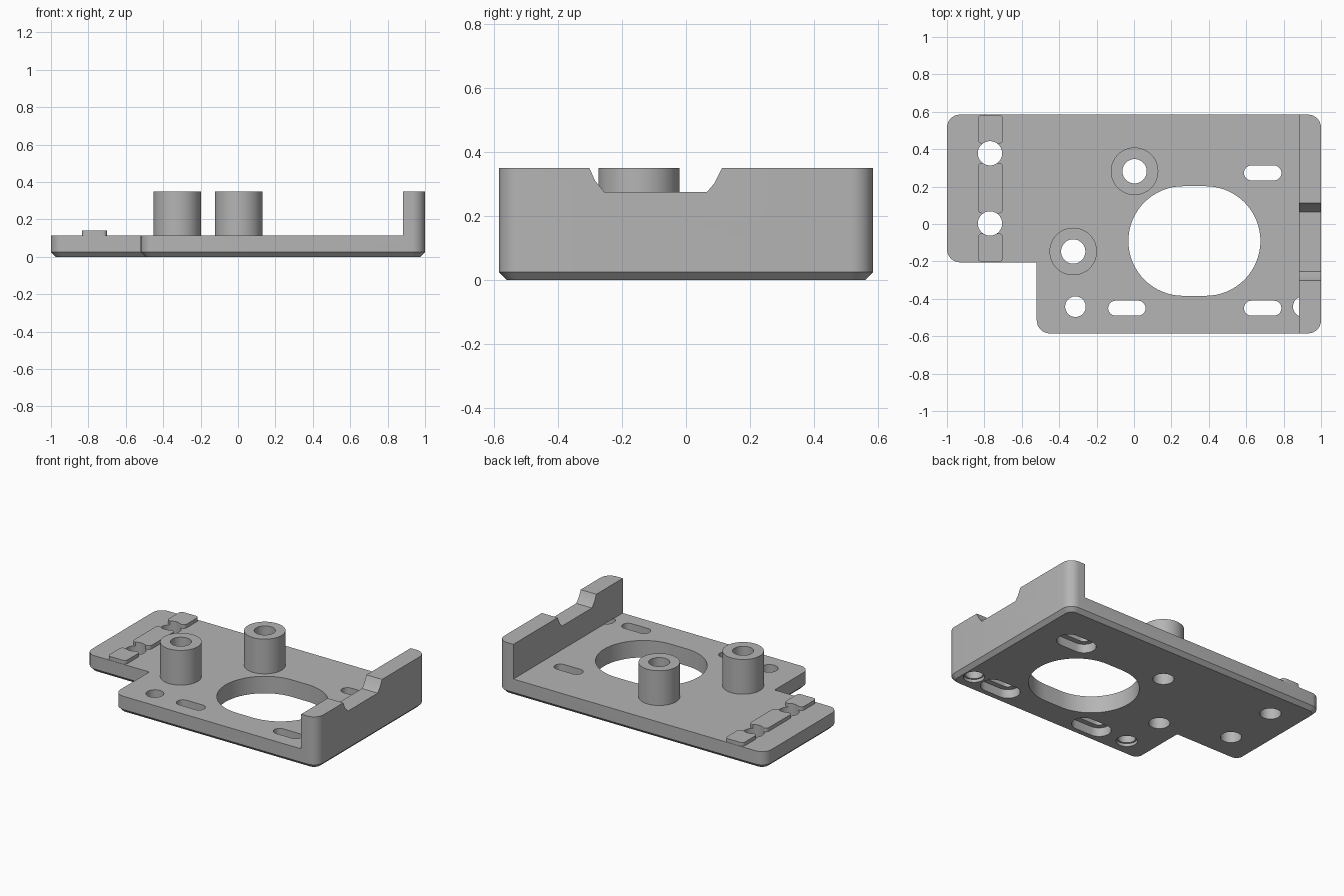
import bpy, bmesh, math
from mathutils import Vector

old = bpy.data.objects.get("Cube")
if old:
    bpy.data.objects.remove(old, do_unlink=True)

grey = bpy.data.materials.new("plain grey")
grey.use_nodes = True
grey.diffuse_color = (0.46, 0.46, 0.46, 1)
grey.node_tree.nodes["Principled BSDF"].inputs["Base Color"].default_value = (0.46, 0.46, 0.46, 1)


def outline(corners, radius, inset=0.0, steps=8):
    """Counter-clockwise outline with rounded outer corners and sharp inner ones."""
    pts, n = [], len(corners)
    for i in range(n):
        p = Vector(corners[i])
        a = (p - Vector(corners[i - 1])).normalized()
        b = (Vector(corners[(i + 1) % n]) - p).normalized()
        q = p + (Vector((-a.y, a.x)) + Vector((-b.y, b.x))) * inset
        if a.x * b.y - a.y * b.x < 0:
            pts.append(q)
            continue
        r = radius - inset
        centre = q - a * r + b * r
        for k in range(steps + 1):
            t = k / steps * math.pi / 2
            pts.append(centre - b * r * math.cos(t) + a * r * math.sin(t))
    return pts


def box_outline(x0, x1, y0, y1, radius, steps=8):
    return outline([(x0, y0), (x1, y0), (x1, y1), (x0, y1)], radius, 0, steps)


def slot_outline(x, y, half_straight, r, steps=16):
    pts = []
    for side in (1, -1):
        for k in range(steps + 1):
            t = (k / steps - 0.5) * math.pi
            pts.append(Vector((x + side * (half_straight + r * math.cos(t)), y + side * r * math.sin(t))))
    return pts


def circle(x, y, r, n=48):
    return [Vector((x + r * math.cos(k * math.tau / n), y + r * math.sin(k * math.tau / n))) for k in range(n)]


def loft(name, layers, place=lambda p, h: (p[0], p[1], h)):
    """Solid through a stack of (outline, height) layers."""
    bm = bmesh.new()
    rings = [[bm.verts.new(place(p, h)) for p in pts] for pts, h in layers]
    n = len(rings[0])
    for low, high in zip(rings, rings[1:]):
        for i in range(n):
            j = (i + 1) % n
            bm.faces.new((low[i], low[j], high[j], high[i]))
    bm.faces.new(rings[0][::-1])
    bm.faces.new(rings[-1])
    bmesh.ops.recalc_face_normals(bm, faces=bm.faces)
    mesh = bpy.data.meshes.new(name)
    bm.to_mesh(mesh)
    bm.free()
    obj = bpy.data.objects.new(name, mesh)
    bpy.context.collection.objects.link(obj)
    mesh.materials.append(grey)
    return obj


def prism(name, pts, z0, z1):
    return loft(name, [(pts, z0), (pts, z1)])


def combine(body, tool, operation):
    bpy.context.view_layer.objects.active = body
    mod = body.modifiers.new(operation, 'BOOLEAN')
    mod.operation, mod.object, mod.solver = operation, tool, 'EXACT'
    bpy.ops.object.modifier_apply(modifier=mod.name)
    bpy.data.objects.remove(tool, do_unlink=True)


TOP, WALL = 0.115, 0.35
HALF_Y = 0.585

# Stepped plate with a chamfered underside, as tall as the end wall
plan = [(-0.52, -HALF_Y), (1, -HALF_Y), (1, HALF_Y), (-1, HALF_Y), (-1, -0.205), (-0.52, -0.205)]
full = outline(plan, 0.07)
body = loft("mounting_plate", [(outline(plan, 0.07, 0.025), 0), (full, 0.025), (full, WALL)])

# Lower everything except the end wall
combine(body, prism("clearance", [(-2, -1), (0.883, -1), (0.883, 1), (-2, 1)], TOP, 1), 'DIFFERENCE')

# Notch in the top of the wall
notch = [(-0.255, 0.275), (0.065, 0.275), (0.088, 0.302), (0.112, WALL),
         (0.112, 0.4), (-0.302, 0.4), (-0.302, WALL), (-0.285, 0.312)]
combine(body, loft("notch", [(notch, 0.8), (notch, 1.1)], lambda p, h: (h, p[0], p[1])), 'DIFFERENCE')

# Standoff posts
posts = [(-0.325, -0.147), (0.003, 0.282)]
for x, y in posts:
    combine(body, prism("post", circle(x, y, 0.127), 0.08, WALL), 'UNION')

# Raised locating pads
for y0, y1 in ((0.43, 0.583), (0.057, 0.327), (-0.203, -0.05)):
    combine(body, prism("pad", box_outline(-0.835, -0.7, y0, y1, 0.022, 4), 0.08, 0.14), 'UNION')

# Through holes in the posts and pads
for x, y in posts + [(-0.77, 0.378), (-0.77, 0.003)]:
    combine(body, prism("hole", circle(x, y, 0.065), -0.1, 0.5), 'DIFFERENCE')

# Corner screw holes, relieved underneath, stopping at the plate top
for x, y in ((-0.313, -0.442), (0.905, -0.442)):
    combine(body, prism("screw_hole", circle(x, y, 0.055), -0.1, TOP + 0.001), 'DIFFERENCE')
    combine(body, prism("screw_relief", circle(x, y, 0.065), -0.1, 0.02), 'DIFFERENCE')

# Adjustment slots with wider recesses underneath
for x, y in ((0.688, 0.273), (0.688, -0.45), (-0.038, -0.45)):
    combine(body, prism("slot", slot_outline(x, y, 0.06, 0.04), -0.1, 0.2), 'DIFFERENCE')
    combine(body, prism("slot_recess", slot_outline(x, y, 0.06, 0.075), -0.1, 0.06), 'DIFFERENCE')

# Large central opening
combine(body, prism("opening", slot_outline(0.323, -0.091, 0.06, 0.293, 32), -0.1, 0.3), 'DIFFERENCE')

bpy.ops.object.select_all(action='DESELECT')
body.select_set(True)
bpy.context.view_layer.objects.active = body
bpy.ops.object.shade_smooth_by_angle(angle=math.radians(25))
